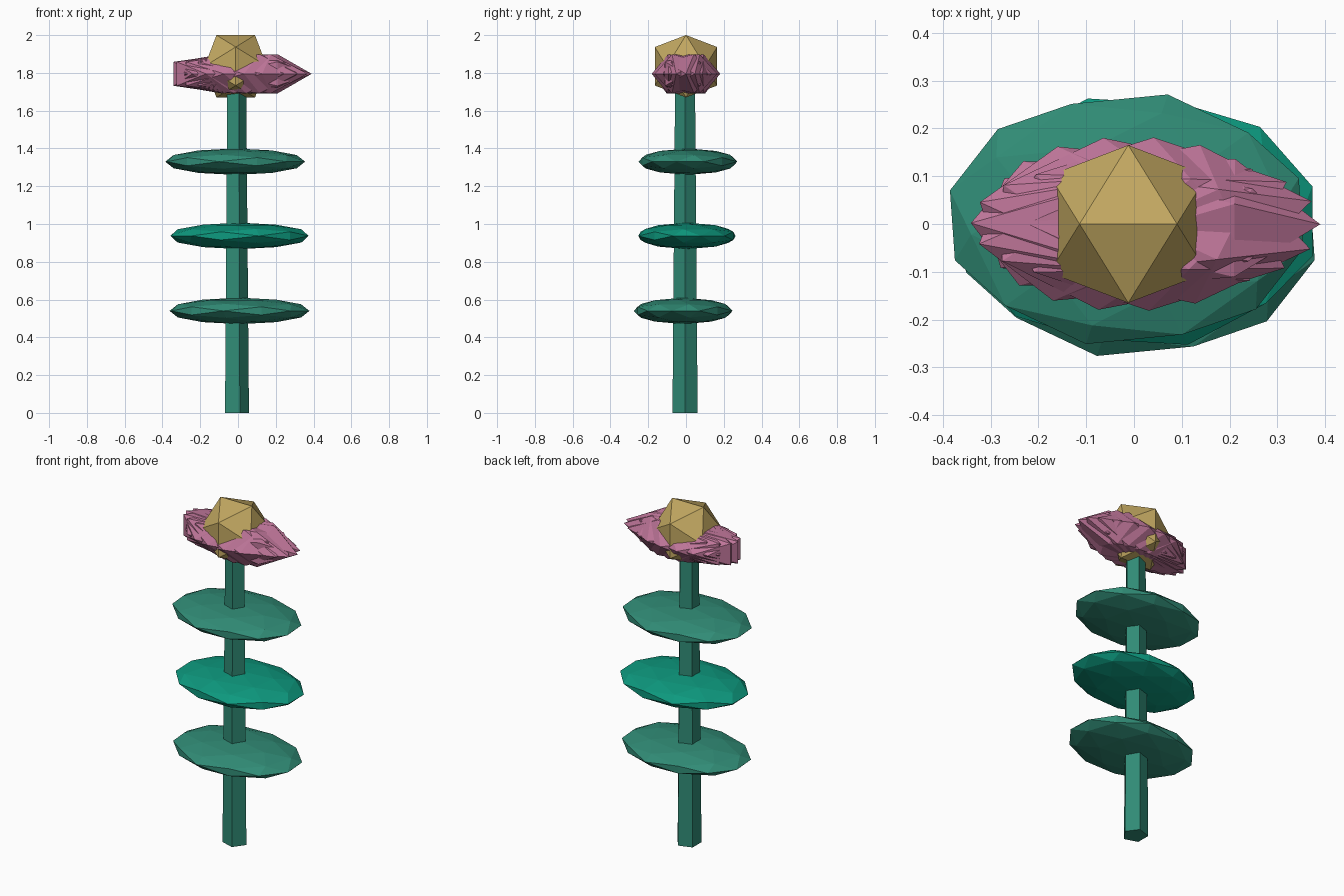
import bpy, bmesh, math
from mathutils import Matrix, Vector

if "Cube" in bpy.data.objects:
    bpy.data.objects.remove(bpy.data.objects["Cube"])

PHI = (1 + 5 ** 0.5) / 2


def material(name, rgb):
    m = bpy.data.materials.new(name)
    m.diffuse_color = (*rgb, 1)
    m.use_nodes = True
    m.node_tree.nodes["Principled BSDF"].inputs["Base Color"].default_value = m.diffuse_color
    return m


green = material("leaf_green", (0.03, 0.26, 0.18))
bright = material("bright_green", (0.004, 0.32, 0.21))
pink = material("petal_pink", (0.52, 0.18, 0.32))
gold = material("centre_gold", (0.54, 0.39, 0.12))


def finish(bm, name, mat):
    bmesh.ops.recalc_face_normals(bm, faces=bm.faces)
    me = bpy.data.meshes.new(name)
    bm.to_mesh(me)
    bm.free()
    me.materials.append(mat)
    ob = bpy.data.objects.new(name, me)
    bpy.context.collection.objects.link(ob)
    return ob


def ico(name, mat, loc, size, turn=0.0, detail=0):
    """Icosahedron with an edge on top; turned about z, then stretched to size (radii)."""
    bm = bmesh.new()
    for a in (-1, 1):
        for b in (-PHI, PHI):
            for co in ((a, 0, b), (0, b, a), (b, a, 0)):
                bm.verts.new(Vector(co).normalized())
    bmesh.ops.convex_hull(bm, input=bm.verts)
    if detail:
        bmesh.ops.subdivide_edges(bm, edges=bm.edges[:], cuts=1, use_grid_fill=True)
        for v in bm.verts:
            v.co.normalize()
    bm.transform(Matrix.Translation(loc) @ Matrix.Diagonal((*size, 1))
                 @ Matrix.Rotation(turn, 4, 'Z'))
    return finish(bm, name, mat)


# Tapered five-sided stem
bm = bmesh.new()
bmesh.ops.create_cone(bm, cap_ends=True, segments=5, radius1=0.07, radius2=0.055, depth=1.8)
# put one corner towards +x
corner = max((v for v in bm.verts if v.co.z < 0), key=lambda v: v.co.x)
bm.transform(Matrix.Translation((-0.012, -0.005, 0.9))
             @ Matrix.Rotation(-math.atan2(corner.co.y, corner.co.x), 4, 'Z'))
finish(bm, "stem", green)

# Flattened leaf discs
for name, loc, turn, mat in (
        ("lower_leaf", (0.008, -0.015, 0.54), -13, green),
        ("middle_leaf", (0.008, 0.005, 0.937), 16, bright),
        ("upper_leaf", (-0.015, 0.01, 1.33), -13, green)):
    ico(name, mat, loc, (0.38, 0.268, 0.07), math.radians(turn), 1)

# Ring of overlapping spiky petals
COUNT = 10
for i in range(COUNT):
    t = math.tau * i / COUNT
    ico(f"petal_{i + 1}", pink, (0.065 * math.cos(t), 0.03 * math.sin(t), 1.795),
        (0.325, 0.153, 0.121), 0.55 + 0.32 * t)

# Flower centre
ico("flower_centre", gold, (-0.012, 0, 1.835), (0.194, 0.194, 0.194))
